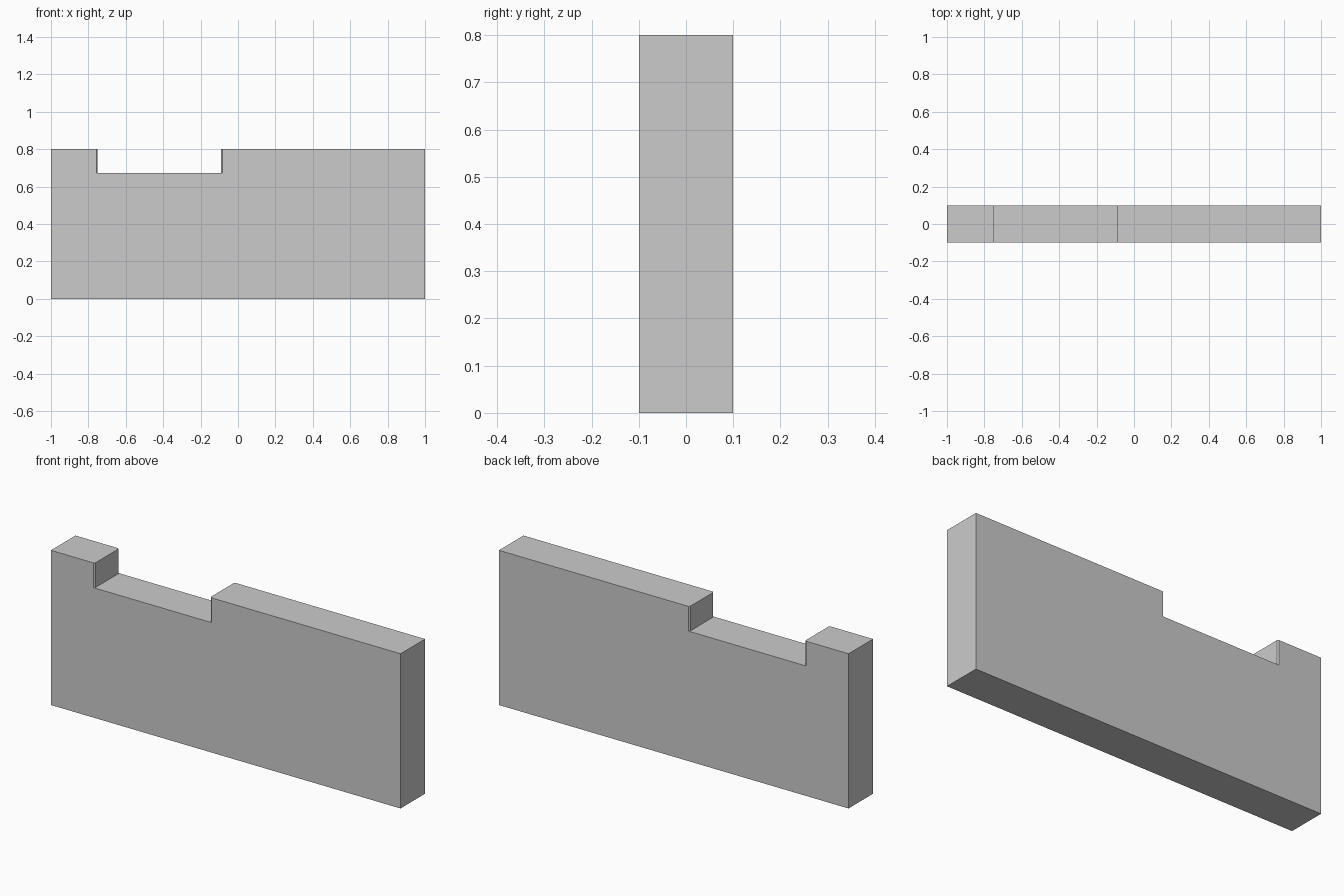
import bpy, bmesh

if "Cube" in bpy.data.objects:
    bpy.data.objects.remove(bpy.data.objects["Cube"])

X0, X1 = -0.757, -0.083      # notch ends at the wall faces
FLOOR, TOP = 0.672, 0.8      # notch floor and wall top
HALF, C = 0.1, 0.007         # half thickness, corner chamfer


def prism(name, outline, z0, z1):
    """Upright prism from a plan outline."""
    bm = bmesh.new()
    face = bm.faces.new([bm.verts.new((x, y, z0)) for x, y in outline])
    ext = bmesh.ops.extrude_face_region(bm, geom=[face])
    verts = [v for v in ext["geom"] if isinstance(v, bmesh.types.BMVert)]
    bmesh.ops.translate(bm, verts=verts, vec=(0, 0, z1 - z0))
    bmesh.ops.recalc_face_normals(bm, faces=bm.faces)
    mesh = bpy.data.meshes.new(name)
    bm.to_mesh(mesh)
    bm.free()
    obj = bpy.data.objects.new(name, mesh)
    bpy.context.collection.objects.link(obj)
    return obj


# Wall slab
wall = prism("wall", [(-1, -HALF), (1, -HALF), (1, HALF), (-1, HALF)], 0, TOP)

# Notch cutter, flared at front and back to leave chamfered corners
left = [(X0 - C, HALF + C), (X0 + C, HALF - C),
        (X0 + C, C - HALF), (X0 - C, -HALF - C)]
right = [(X0 + X1 - x, y) for x, y in reversed(left)]
cutter = prism("notch_cutter", left + right, FLOOR, TOP + 0.2)
cutter.hide_render = True
cutter.hide_set(True)

# Cut the notch out of the wall top
cut = wall.modifiers.new("notch", "BOOLEAN")
cut.operation = "DIFFERENCE"
cut.solver = "EXACT"
cut.object = cutter
